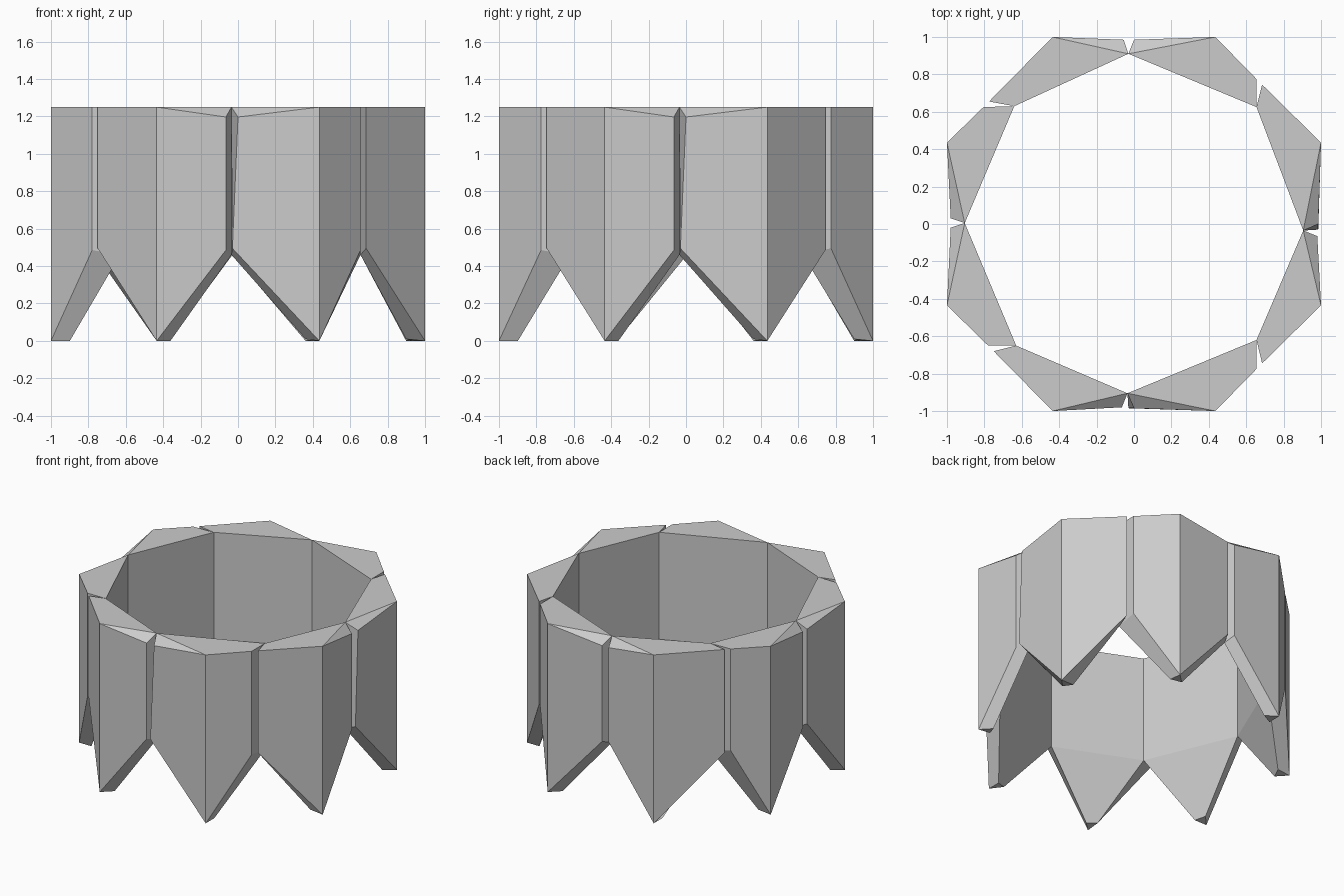
import bpy, bmesh
from mathutils import Vector

if "Cube" in bpy.data.objects:
    bpy.data.objects.remove(bpy.data.objects["Cube"])

TOP = 1.25
# Joints counter-clockwise from the front:
# (inner point, outer point of previous petal, outer point of next petal)
joints = [
    ((-.035, -.905), (-.065, -.98), (0, -.985)),
    ((.655, -.62), (.655, -.775), (.685, -.745)),
    ((.905, -.035), (.98, -.065), (.985, 0)),
    ((.655, .625), (.685, .745), (.655, .775)),
    ((-.03, .91), (0, .985), (-.055, .985)),
    ((-.64, .63), (-.775, .655), (-.805, .625)),
    ((-.905, .005), (-.98, .03), (-.98, -.02)),
    ((-.63, -.65), (-.78, -.65), (-.75, -.68)),
]
# Outer octagon corners, one ridge per petal
corners = [(.435, -1), (1, -.435), (1, .435), (.435, 1),
           (-.435, 1), (-1, .435), (-1, -.435), (-.435, -1)]


def petal(i):
    """One pointed segment with a ridge down its outside."""
    j0, j1 = joints[i], joints[(i + 1) % 8]
    a_in, a_out, b_in, b_out = j0[0], j0[2], j1[0], j1[1]
    c = Vector(corners[i])
    side = Vector((-c.y, c.x)).normalized() * 0.04
    t0, t1 = c * 0.915 - side, c * 0.915 + side
    # axis-side joints have a dropped outer top corner
    za, zb = (1.197, TOP) if i % 2 == 0 else (TOP, 1.197)
    # the groove narrows a little toward the bottom
    pinch = lambda o, n: Vector(o).lerp(Vector(n), 0.0)
    low_a = Vector(a_out)
    low_b = Vector(b_out)
    if i in (0, 2):
        low_a += Vector((-.03, 0)) if i == 0 else Vector((0, -.03))
    bm = bmesh.new()
    v = lambda p, z: bm.verts.new((p[0], p[1], z))
    AI, AO, C, BO, BI = (v(a_in, TOP), v(a_out, za), v(c, TOP),
                         v(b_out, zb), v(b_in, TOP))
    ai, ao, tip, bo, bi = (v(a_in, .46), v(low_a, .495), v(c, 0),
                           v(low_b, .485), v(b_in, .46))
    T0, T1 = v(t0, .01), v(t1, 0)
    faces = [
        (AI, AO, C), (C, BO, BI), (AI, C, BI),       # top
        (AO, ao, tip, C), (C, tip, bo, BO),          # outer faces
        (AI, ai, ao, AO), (BO, bo, bi, BI),          # joint sides
        (BI, bi, ai, AI), (bi, T1, T0, ai),          # inner wall
        (ao, ai, T0, tip), (tip, T1, bi, bo),        # slanted undersides
        (tip, T0, T1),                               # blunt tip
    ]
    for f in faces:
        bm.faces.new(f)
    bmesh.ops.recalc_face_normals(bm, faces=bm.faces)
    me = bpy.data.meshes.new(f"petal_{i + 1}")
    bm.to_mesh(me)
    bm.free()
    bpy.context.collection.objects.link(bpy.data.objects.new(f"petal_{i + 1}", me))


for i in range(8):
    petal(i)
